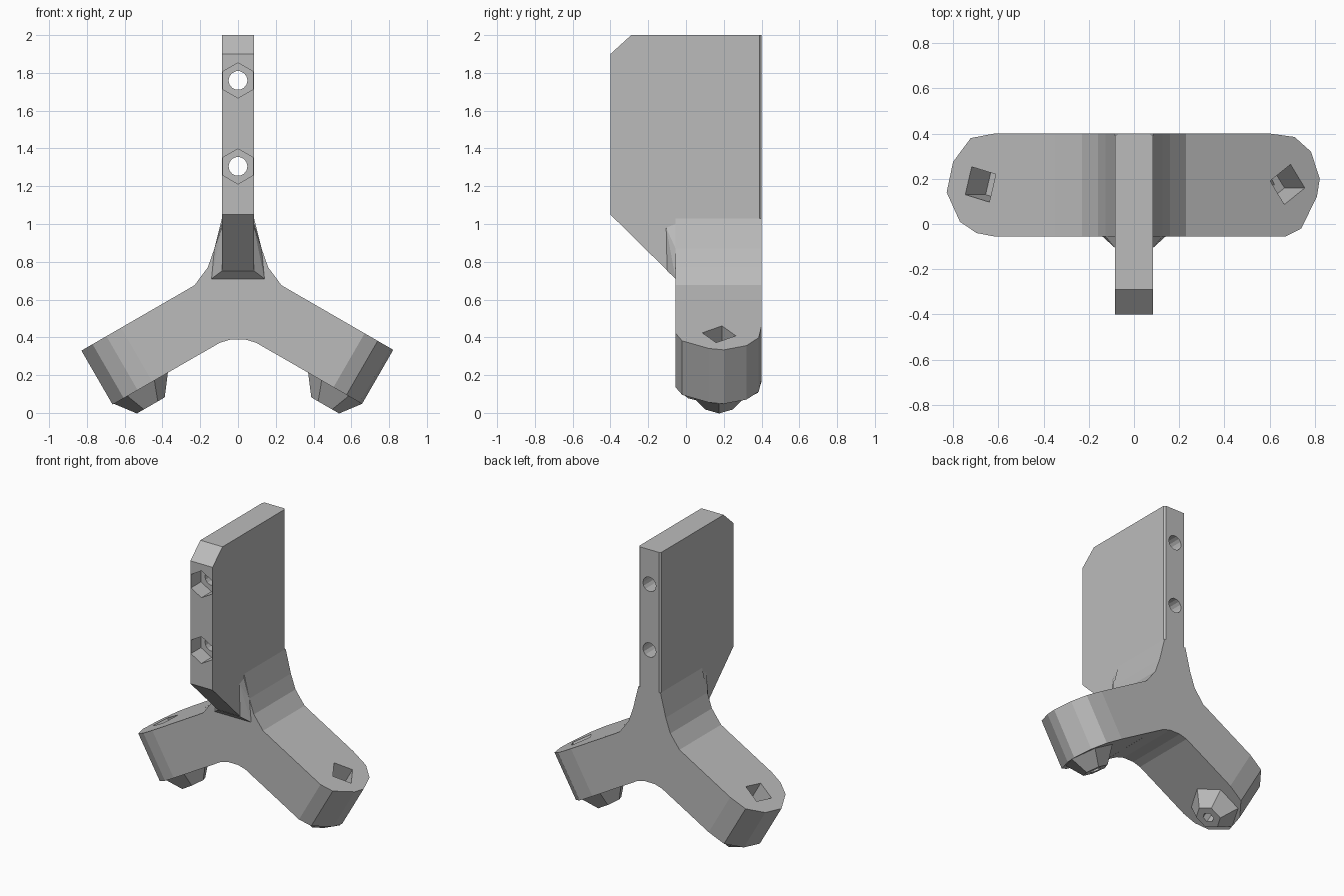
import bpy, bmesh, math
from mathutils import Matrix, Vector

cube = bpy.data.objects.get("Cube")
if cube:
    bpy.data.objects.remove(cube)

grey = bpy.data.materials.new("plain grey")
grey.use_nodes = True
grey.diffuse_color = (0.5, 0.5, 0.5, 1)
grey.node_tree.nodes["Principled BSDF"].inputs["Base Color"].default_value = (0.5, 0.5, 0.5, 1)

FRONT, BACK = -0.055, 0.4      # depth of the legs
HALF = 0.085                   # half thickness of the upright plate
TOP, UNDER = 0.70, 0.37        # leg faces, measured along the leg normal
FOOT_D, FOOT_Y = 0.38, 0.175   # foot position on the leg


def finish(name, bm):
    bmesh.ops.recalc_face_normals(bm, faces=bm.faces)
    mesh = bpy.data.meshes.new(name)
    bm.to_mesh(mesh)
    bm.free()
    mesh.materials.append(grey)
    ob = bpy.data.objects.new(name, mesh)
    bpy.context.collection.objects.link(ob)
    return ob


def prism(name, pts, place, lo, hi):
    """Extrude a 2D outline; place(a, b, t) gives the 3D point."""
    bm = bmesh.new()
    rings = [[bm.verts.new(place(a, b, t)) for a, b in pts] for t in (lo, hi)]
    n = len(pts)
    for r in rings:
        bm.faces.new(r)
    for i in range(n):
        j = (i + 1) % n
        bm.faces.new((rings[0][i], rings[0][j], rings[1][j], rings[1][i]))
    return finish(name, bm)


def ngon(cx, cy, r, n, turn=0):
    return [(cx + r * math.cos(math.radians(turn) + math.tau * i / n),
             cy + r * math.sin(math.radians(turn) + math.tau * i / n)) for i in range(n)]


def cut(ob, cutter):
    mod = ob.modifiers.new("hole", 'BOOLEAN')
    mod.operation, mod.solver, mod.object = 'DIFFERENCE', 'EXACT', cutter
    cutter.hide_render = True
    cutter.hide_viewport = True


def front_place(x, z, y):
    return (x, y, z)


# Upright plate with clipped corners
plate_outline = [(-0.4, 1.05), (-0.4, 1.9), (-0.29, 2), (BACK, 2), (BACK, 1.03),
                 (FRONT, 1.03), (FRONT, 0.71)]
plate = prism("upright_plate", plate_outline, lambda y, z, x: (x, y, z), -HALF, HALF)
bm = bmesh.new()
bm.from_mesh(plate.data)
back_edges = [e for e in bm.edges
              if all(v.co.y > 0.39 for v in e.verts) and abs(e.verts[0].co.z - e.verts[1].co.z) > 0.5]
bmesh.ops.bevel(bm, geom=back_edges, offset=0.012, segments=1, affect='EDGES')
bm.to_mesh(plate.data)
bm.free()

# Bolt holes with hexagonal nut pockets
for tag, z in (("lower", 1.305), ("upper", 1.76)):
    cut(plate, prism(tag + "_bolt_cutter", ngon(0, z, 0.05, 14), front_place, -0.5, 0.5))
    cut(plate, prism(tag + "_nut_cutter", ngon(0, z, 0.093, 6, 90), front_place, -0.5, -0.29))

# Central hub flaring from the plate into both legs
side = [(0.185, 0.32), (0.35, 0.606), (0.23, 0.676), (0.16, 0.77), (0.125, 0.87), (HALF, 1.03)]
under = [(0.04, 0.388), (0.095, 0.372)]
right_half = under + side
hub = right_half + [(-x, z) for x, z in reversed(right_half)]
prism("hub", hub, front_place, FRONT, BACK)

# Gusset blending the plate into the front of the hub
bm = bmesh.new()
for s in (-1, 1):
    for x, y, z in ((0.14, FRONT, 0.71), (HALF, -0.1, 0.752), (HALF, -0.105, 0.98),
                    (HALF, FRONT, 1.0), (0.125, FRONT, 0.87)):
        bm.verts.new((s * x, y, z))
bmesh.ops.convex_hull(bm, input=bm.verts)
finish("front_gusset", bm)

# Legs, feet and screw holes
ends = {
    "left": (1, [(0.37, FRONT), (0.45, -0.02), (0.53, 0.12), (0.545, 0.2),
                 (0.5, 0.32), (0.416, 0.385), (0.29, BACK)]),
    "right": (-1, [(0.31, FRONT), (0.4, -0.04), (0.485, 0.01), (0.553, 0.14),
                   (0.52, 0.275), (0.43, 0.38), (0.31, BACK)]),
}
c, k = math.cos(math.radians(30)), 0.5
for tag, (s, end) in ends.items():
    def leg_place(d, y, n, s=s):
        return (s * (d * c + n * k), y, n * c - d * k)

    leg = prism(tag + "_leg", [(0, FRONT)] + end + [(0, BACK)], leg_place, UNDER, TOP)

    # Tapered foot under the leg
    bm = bmesh.new()
    bmesh.ops.create_cone(bm, cap_ends=True, segments=6, radius1=0.085, radius2=0.165,
                          depth=UNDER - 0.265)
    mid = (UNDER + 0.265) / 2
    for v in bm.verts:
        a, b, t = v.co
        v.co = leg_place(FOOT_D + b, FOOT_Y + a, mid + t)
    foot = finish(tag + "_foot", bm)

    # Square counterbore from above and a narrow hole right through
    turn = 80 if s > 0 else 60
    pocket = prism(tag + "_pocket_cutter", ngon(FOOT_D, FOOT_Y, 0.09, 4, turn), leg_place, 0.52, 0.8)
    bore = prism(tag + "_bore_cutter", ngon(FOOT_D, FOOT_Y, 0.037, 6), leg_place, 0.2, 0.8)
    cut(leg, pocket)
    cut(leg, bore)
    cut(foot, bore)
